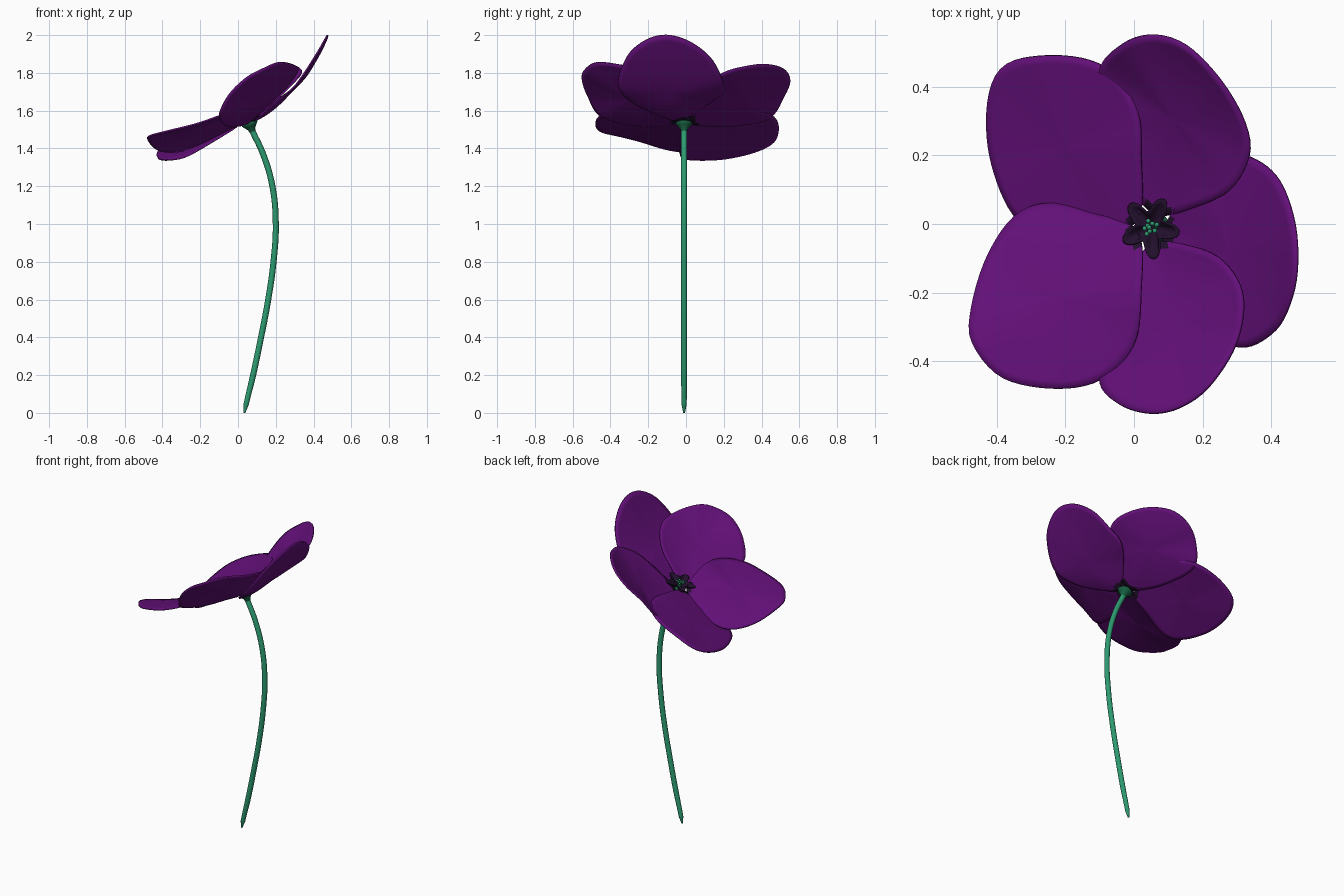
import bpy, bmesh, math
from mathutils import Vector

if "Cube" in bpy.data.objects:
    bpy.data.objects.remove(bpy.data.objects["Cube"])


def material(name, rgb):
    m = bpy.data.materials.new(name)
    m.diffuse_color = (*rgb, 1)
    m.use_nodes = True
    m.node_tree.nodes["Principled BSDF"].inputs["Base Color"].default_value = m.diffuse_color
    return m


PURPLE = material("petal purple", (0.125, 0.005, 0.19))
DARK = material("dark plum", (0.016, 0.005, 0.026))
GREEN = material("stem green", (0.026, 0.33, 0.165))
DEEP = material("deep green", (0.008, 0.11, 0.05))

# Flower head frame: tilted toward -x
HUB = Vector((0.06, -0.01, 1.535))
N = Vector((-0.35, 0, 0.937)).normalized()
U = Vector((N.z, 0, -N.x))
V = Vector((0, 1, 0))


def finish(name, bm, mats):
    bmesh.ops.recalc_face_normals(bm, faces=bm.faces)
    for f in bm.faces:
        f.smooth = True
    me = bpy.data.meshes.new(name)
    bm.to_mesh(me)
    bm.free()
    for m in mats:
        me.materials.append(m)
    ob = bpy.data.objects.new(name, me)
    bpy.context.collection.objects.link(ob)
    return ob


def smooth_outline(pts, count):
    """Closed Catmull-Rom curve resampled at even arc length."""
    p = [Vector(q) for q in pts]
    n, dense = len(p), []
    for i in range(n):
        a, b, c, d = (p[(i + k - 1) % n] for k in range(4))
        for s in range(16):
            t = s / 16
            dense.append(0.5 * (2 * b + (c - a) * t + (2 * a - 5 * b + 4 * c - d) * t**2
                                + (3 * b - a - 3 * c + d) * t**3))
    dense.append(dense[0])
    dist = [0]
    for a, b in zip(dense, dense[1:]):
        dist.append(dist[-1] + (b - a).length)
    out, j = [], 0
    for k in range(count):
        s = dist[-1] * k / count
        while dist[j + 1] < s:
            j += 1
        out.append(dense[j].lerp(dense[j + 1], (s - dist[j]) / (dist[j + 1] - dist[j])))
    return out


def ring_surface(rings, centre=None):
    """Join closed rings of points, optionally closing the first onto a centre."""
    bm = bmesh.new()
    rv = [[bm.verts.new(q) for q in r] for r in rings]
    n = len(rv[0])
    for a, b in zip(rv, rv[1:]):
        for i in range(n):
            bm.faces.new((a[i], a[(i + 1) % n], b[(i + 1) % n], b[i]))
    if centre is not None:
        c = bm.verts.new(centre)
        for i in range(n):
            bm.faces.new((c, rv[0][(i + 1) % n], rv[0][i]))
    return bm


def thicken(ob, t):
    mod = ob.modifiers.new("thickness", "SOLIDIFY")
    mod.thickness = t
    mod.offset = 0


def petal(name, centre, pts, count=64, steps=12):
    c = Vector(centre)
    o = smooth_outline(pts, count)
    h = count // 2
    rings = []
    for s in range(1, steps + 1):
        t = s / steps
        ring = []
        for i in range(count):
            odd = (o[i] - o[(i + h) % count]) / 2
            even = (o[i] + o[(i + h) % count]) / 2
            ring.append(c + odd * t + (even - c) * t * t)
        rings.append(ring)
    bm = ring_surface(rings, c)
    # Dark claw where the petal meets the hub
    for f in bm.faces:
        if (f.calc_center_median() - HUB).length < 0.075:
            f.material_index = 1
    thicken(finish(name, bm, [PURPLE, DARK]), 0.009)


# Petals: outline points run from the base around the edge
petal("petal_front_left", (-0.23, -0.21, 1.495), [
    (0.01, -0.02, 1.53), (0.02, -0.2, 1.61), (0.0, -0.35, 1.605), (-0.09, -0.45, 1.575),
    (-0.22, -0.48, 1.53), (-0.38, -0.45, 1.49), (-0.47, -0.35, 1.465),
    (-0.475, -0.25, 1.44), (-0.43, -0.1, 1.395), (-0.35, 0.02, 1.38),
    (-0.25, 0.06, 1.40), (-0.12, 0.03, 1.46)])
petal("petal_back_left", (-0.2, 0.22, 1.46), [
    (0.01, 0.01, 1.53), (0.02, 0.2, 1.58), (0.01, 0.33, 1.595), (-0.05, 0.43, 1.585),
    (-0.14, 0.48, 1.55), (-0.27, 0.49, 1.495), (-0.38, 0.46, 1.43), (-0.425, 0.36, 1.38),
    (-0.42, 0.2, 1.345), (-0.36, 0.04, 1.34), (-0.27, -0.03, 1.36), (-0.12, -0.02, 1.445)])
petal("petal_back", (0.12, 0.3, 1.66), [
    (0.07, 0.025, 1.54), (0.18, 0.05, 1.64), (0.28, 0.1, 1.735), (0.335, 0.2, 1.80),
    (0.32, 0.3, 1.83), (0.25, 0.42, 1.845), (0.15, 0.52, 1.82), (0.05, 0.55, 1.76),
    (-0.04, 0.52, 1.68), (-0.1, 0.44, 1.56), (-0.06, 0.26, 1.52), (0.0, 0.1, 1.52)])
petal("petal_right", (0.28, -0.08, 1.70), [
    (0.085, -0.02, 1.55), (0.18, 0.12, 1.64), (0.27, 0.2, 1.70), (0.35, 0.19, 1.77),
    (0.42, 0.13, 1.88), (0.463, 0.02, 1.965), (0.475, -0.1, 2.0), (0.46, -0.21, 1.975),
    (0.41, -0.31, 1.89), (0.31, -0.36, 1.74), (0.21, -0.29, 1.65), (0.12, -0.13, 1.57)])
petal("petal_front", (0.12, -0.3, 1.66), [
    (0.06, -0.055, 1.54), (0.15, -0.06, 1.62), (0.25, -0.1, 1.72), (0.315, -0.2, 1.81),
    (0.3, -0.34, 1.84), (0.22, -0.47, 1.855), (0.13, -0.535, 1.82), (0.04, -0.55, 1.77),
    (-0.05, -0.52, 1.68), (-0.1, -0.45, 1.57), (-0.06, -0.27, 1.52), (0.0, -0.12, 1.52)])


# Dark five-lobed cup in the middle
def cup_ring(t, n=60):
    pts = []
    for i in range(n):
        a = math.tau * i / n
        r = t * (0.069 + 0.024 * math.cos(5 * (a + math.radians(10))))
        pts.append(HUB + r * (math.cos(a) * U + math.sin(a) * V) + N * (0.005 + 0.035 * t * t))
    return pts


thicken(finish("dark_centre_cup", ring_surface([cup_ring(k / 6) for k in range(1, 7)],
                                               HUB + N * 0.005), [DARK]), 0.005)


# Receptacle flaring from the stem into the head
def round_ring(r, h, n=24):
    return [HUB + N * h + r * (math.cos(math.tau * i / n) * U + math.sin(math.tau * i / n) * V)
            for i in range(n)]


profile = [(0.016, -0.05), (0.02, -0.035), (0.033, -0.018), (0.045, -0.004), (0.04, 0.002),
           (0.01, 0.004)]
finish("receptacle", ring_surface([round_ring(*q) for q in profile]), [DEEP])

# Stamens: small green beads on short stalks
bm = bmesh.new()
for k in range(9):
    a = k * 2.4
    r = 0.008 * math.sqrt(k)
    p = HUB + N * (0.045 - 0.3 * r) + r * (math.cos(a) * U + math.sin(a) * V)
    bead = bmesh.ops.create_uvsphere(bm, u_segments=10, v_segments=6, radius=0.007)
    bmesh.ops.translate(bm, verts=bead["verts"], vec=p)
finish("stamens", bm, [GREEN])
finish("pistil", ring_surface([round_ring(0.014, 0.004, 12), round_ring(0.01, 0.035, 12)]), [DEEP])

# Curved stem with a tapered foot
cu = bpy.data.curves.new("stem", "CURVE")
cu.dimensions = "3D"
cu.bevel_depth = 0.016
cu.bevel_resolution = 4
cu.resolution_u = 10
cu.use_fill_caps = True
path = [(0.034, 0.0, 0.3), (0.043, 0.045, 0.85), (0.08, 0.2, 1), (0.122, 0.4, 1), (0.16, 0.6, 1),
        (0.188, 0.8, 1), (0.2, 1.0, 1), (0.182, 1.2, 1), (0.133, 1.37, 1), (0.077, 1.49, 1)]
sp = cu.splines.new("BEZIER")
sp.bezier_points.add(len(path) - 1)
for bp, (x, z, r) in zip(sp.bezier_points, path):
    bp.co = (x, -0.01, z)
    bp.radius = r
    bp.handle_left_type = bp.handle_right_type = "AUTO"
cu.materials.append(GREEN)
bpy.context.collection.objects.link(bpy.data.objects.new("stem", cu))
